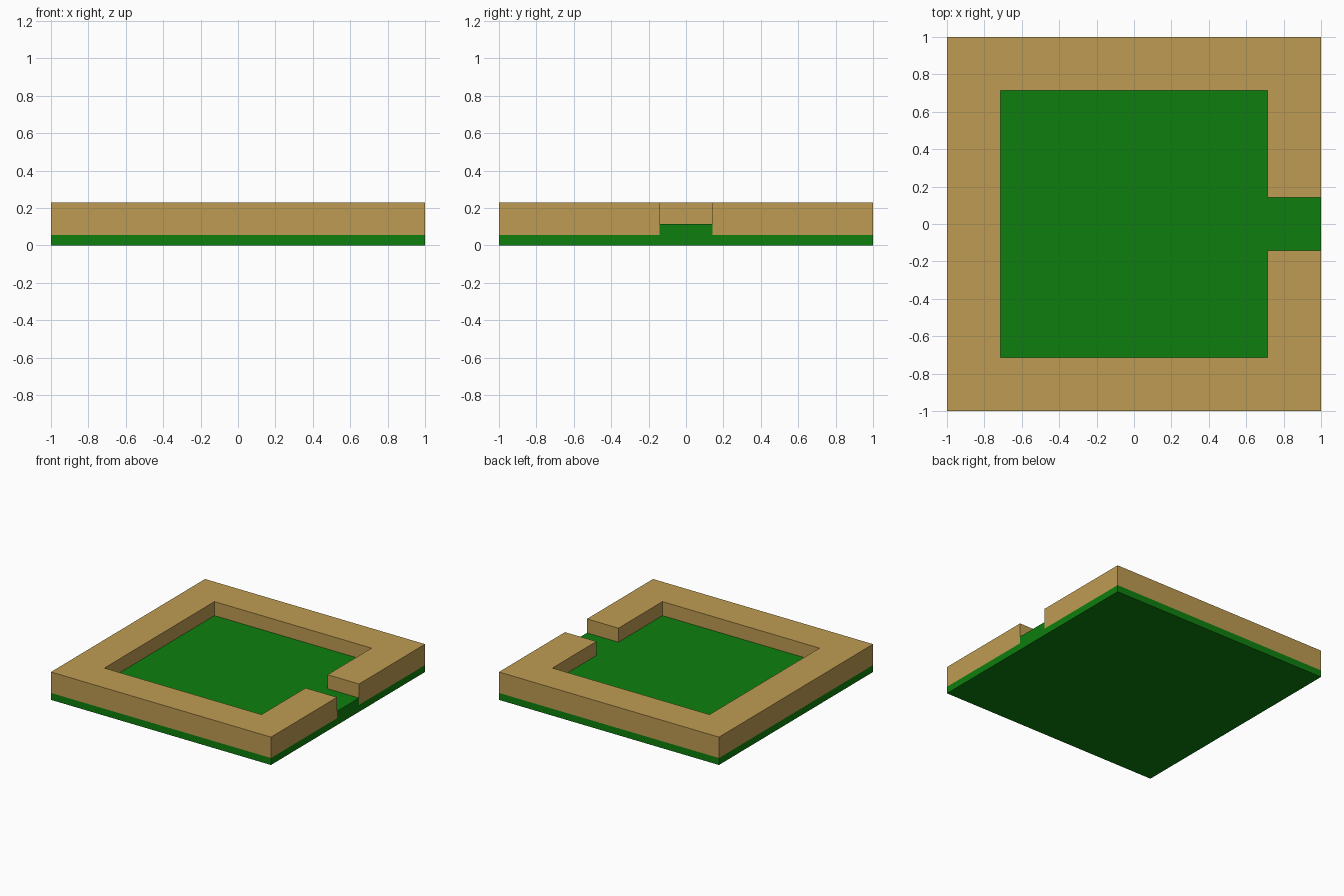
import bpy
import bmesh

if "Cube" in bpy.data.objects:
    bpy.data.objects.remove(bpy.data.objects["Cube"], do_unlink=True)

# Seven-tile layout: the wall is one tile thick and the gateway one tile wide
TILE = 2 / 7
OUTER = 1.0
INNER = OUTER - TILE
GATE = TILE / 2
SLAB_TOP, FLOOR_TOP, WALL_TOP = 0.057, 0.114, 0.229


def make_material(name, rgb):
    mat = bpy.data.materials.new(name)
    mat.use_nodes = True
    mat.diffuse_color = (*rgb, 1)
    bsdf = mat.node_tree.nodes["Principled BSDF"]
    bsdf.inputs["Base Color"].default_value = (*rgb, 1)
    bsdf.inputs["Roughness"].default_value = 0.9
    return mat


def make_prism(name, outline, z0, z1, mat):
    """Extrude a flat counter-clockwise outline from z0 up to z1."""
    bm = bmesh.new()
    base = bm.faces.new([bm.verts.new((x, y, z0)) for x, y in outline])
    top = bmesh.ops.extrude_face_region(bm, geom=[base], use_keep_orig=True)["geom"]
    verts = [v for v in top if isinstance(v, bmesh.types.BMVert)]
    bmesh.ops.translate(bm, verts=verts, vec=(0, 0, z1 - z0))
    bmesh.ops.recalc_face_normals(bm, faces=bm.faces)
    mesh = bpy.data.meshes.new(name)
    bm.to_mesh(mesh)
    bm.free()
    mesh.materials.append(mat)
    obj = bpy.data.objects.new(name, mesh)
    bpy.context.collection.objects.link(obj)
    return obj


grass = make_material("grass green", (0.0044, 0.212, 0.0044))
sand = make_material("sandy tan", (0.52, 0.33, 0.085))

# Square slab under everything
square = [(-OUTER, -OUTER), (OUTER, -OUTER), (OUTER, OUTER), (-OUTER, OUTER)]
make_prism("ground_slab", square, 0, SLAB_TOP, grass)

# Courtyard floor, running out through the gateway on the +x side
courtyard = [(-INNER, -INNER), (INNER, -INNER), (INNER, -GATE), (OUTER, -GATE),
             (OUTER, GATE), (INNER, GATE), (INNER, INNER), (-INNER, INNER)]
make_prism("courtyard_floor", courtyard, SLAB_TOP, FLOOR_TOP, grass)

# Thick C-shaped wall around the courtyard, open at the gateway
wall = [(OUTER, GATE), (OUTER, OUTER), (-OUTER, OUTER), (-OUTER, -OUTER),
        (OUTER, -OUTER), (OUTER, -GATE), (INNER, -GATE), (INNER, -INNER),
        (-INNER, -INNER), (-INNER, INNER), (INNER, INNER), (INNER, GATE)]
make_prism("perimeter_wall", wall, SLAB_TOP, WALL_TOP, sand)
